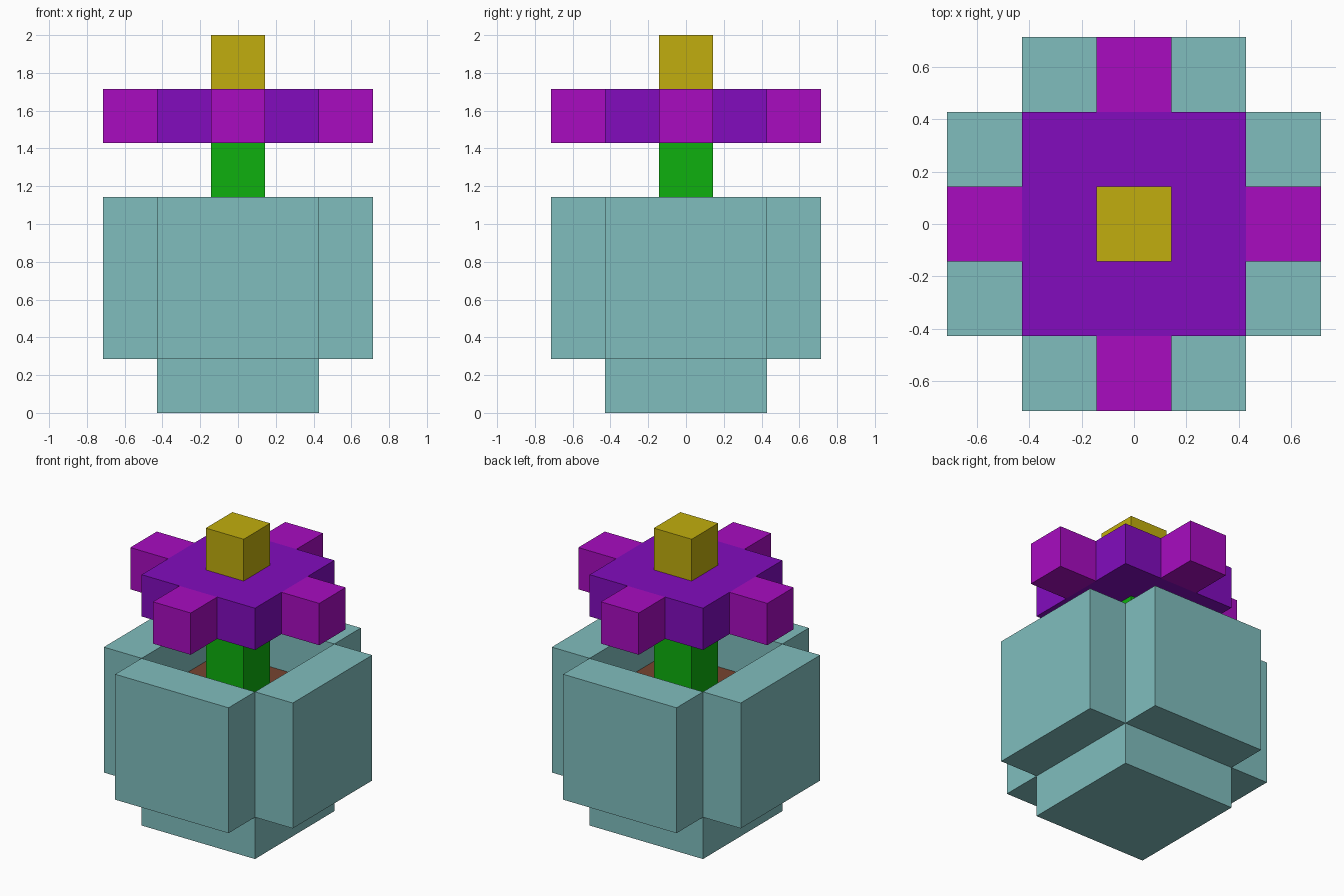
import bpy
import bmesh
from math import pi
from mathutils import Matrix, Vector

U = 2 / 7  # side of one building block

if "Cube" in bpy.data.objects:
    bpy.data.objects.remove(bpy.data.objects["Cube"], do_unlink=True)


def linear(channel):
    c = channel / 255
    return c / 12.92 if c <= 0.04045 else ((c + 0.055) / 1.055) ** 2.4


def make_material(name, *rgb):
    mat = bpy.data.materials.new(name)
    mat.use_nodes = True
    colour = [linear(c) for c in rgb] + [1.0]
    mat.diffuse_color = colour
    bsdf = next(n for n in mat.node_tree.nodes if n.type == 'BSDF_PRINCIPLED')
    bsdf.inputs["Base Color"].default_value = colour
    return mat


def block(name, mat, centre, size, bottom, turn=0.0):
    """Box in block units; centre is (x, y), turned about the z axis."""
    bm = bmesh.new()
    place = Vector((centre[0], centre[1], bottom + size[2] / 2)) * U
    scale = Matrix.Diagonal((*(Vector(size) * U), 1))
    bmesh.ops.create_cube(
        bm, size=1,
        matrix=Matrix.Rotation(turn, 4, 'Z') @ Matrix.Translation(place) @ scale)
    mesh = bpy.data.meshes.new(name)
    bm.to_mesh(mesh)
    bm.free()
    mesh.materials.append(mat)
    obj = bpy.data.objects.new(name, mesh)
    bpy.context.collection.objects.link(obj)
    return obj


teal = make_material("teal_pot", 128, 190, 190)
brown = make_material("brown_soil", 118, 68, 48)
green = make_material("green_stem", 14, 176, 14)
purple = make_material("purple_flower", 130, 12, 190)
magenta = make_material("magenta_petal", 168, 12, 192)
yellow = make_material("yellow_centre", 193, 174, 14)

# Pot base, soil and stem
block("pot_base", teal, (0, 0), (3, 3, 1), 0)
block("soil", brown, (0, 0), (3, 3, 2), 1)
block("stem", green, (0, 0), (1, 1, 2), 3)

# Flower head
block("flower_head", purple, (0, 0), (3, 3, 1), 5)
block("flower_centre", yellow, (0, 0), (1, 1, 1), 6)

# Pot walls and petal tips, one on each side
for i, side in enumerate(("front", "left", "back", "right")):
    block(f"pot_wall_{side}", teal, (0, -2), (3, 1, 3), 1, i * pi / 2)
    block(f"petal_{side}", magenta, (0, -2), (1, 1, 1), 5, i * pi / 2)
